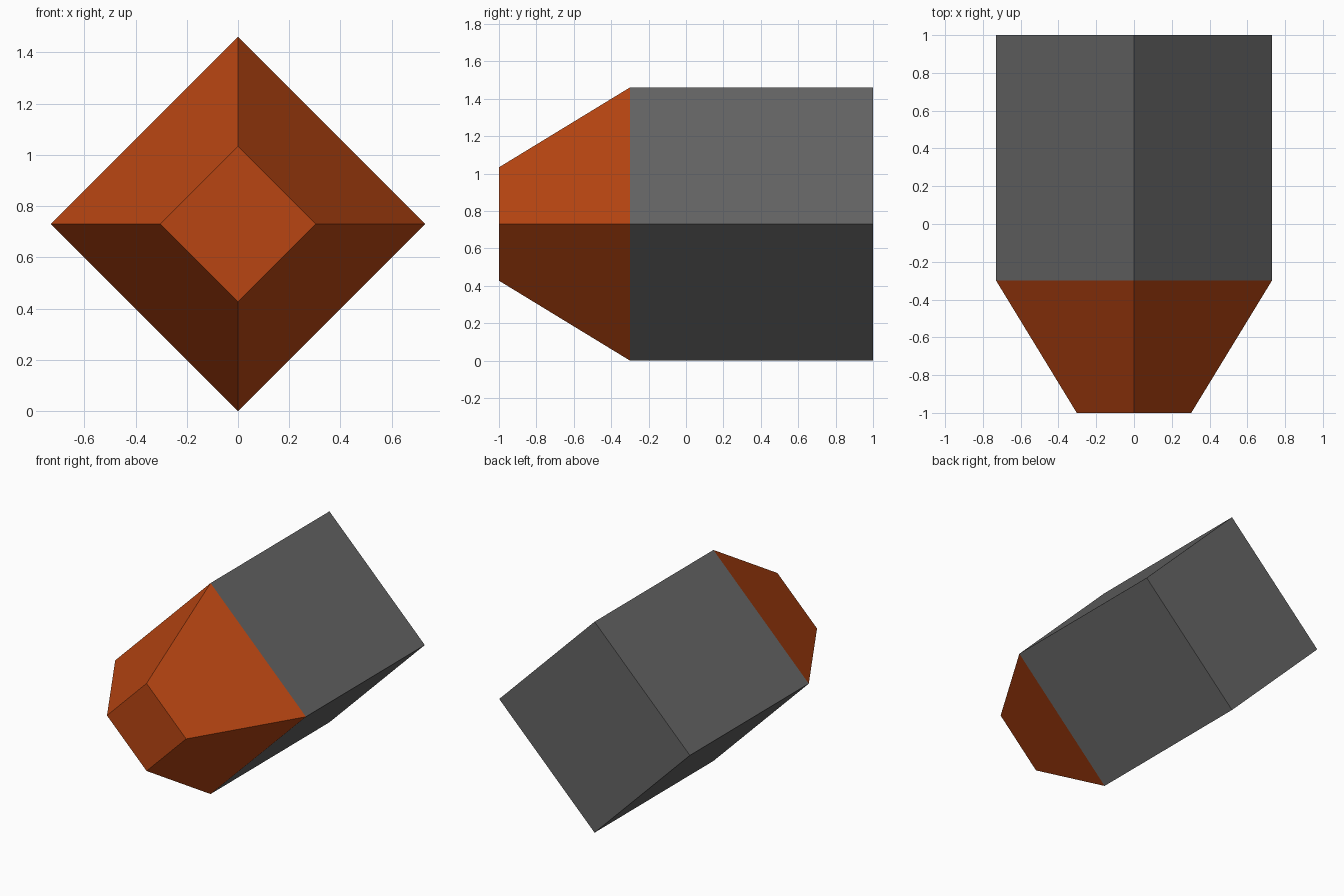
import bpy, bmesh, math

if "Cube" in bpy.data.objects:
    bpy.data.objects.remove(bpy.data.objects["Cube"])


def material(name, rgb):
    m = bpy.data.materials.new(name)
    m.diffuse_color = (*rgb, 1.0)
    m.use_nodes = True
    m.node_tree.nodes["Principled BSDF"].inputs["Base Color"].default_value = m.diffuse_color
    return m


orange = material("burnt orange", (0.48, 0.060, 0.006))
grey = material("dark grey", (0.13, 0.13, 0.13))

CENTRE_Z = 0.73
sections = [(-1.0, 0.303), (-0.3, 0.73), (1.0, 0.73)]  # (y, half diagonal)

bm = bmesh.new()

# Diamond cross-sections along the length
rings = []
for y, r in sections:
    rings.append([bm.verts.new((r * math.cos(i * math.pi / 2), y,
                                CENTRE_Z + r * math.sin(i * math.pi / 2)))
                  for i in range(4)])

# Side walls, tapered nose then straight body
for a, b in zip(rings, rings[1:]):
    for i in range(4):
        j = (i + 1) % 4
        bm.faces.new((a[i], a[j], b[j], b[i]))

# End caps
bm.faces.new(rings[0])
bm.faces.new(rings[-1])
bmesh.ops.recalc_face_normals(bm, faces=bm.faces)

# Nose is orange, body is grey
for f in bm.faces:
    f.material_index = 0 if f.calc_center_median().y < -0.3 else 1

mesh = bpy.data.meshes.new("tapered_block")
bm.to_mesh(mesh)
bm.free()
mesh.materials.append(orange)
mesh.materials.append(grey)
block = bpy.data.objects.new("tapered_block", mesh)
bpy.context.collection.objects.link(block)
